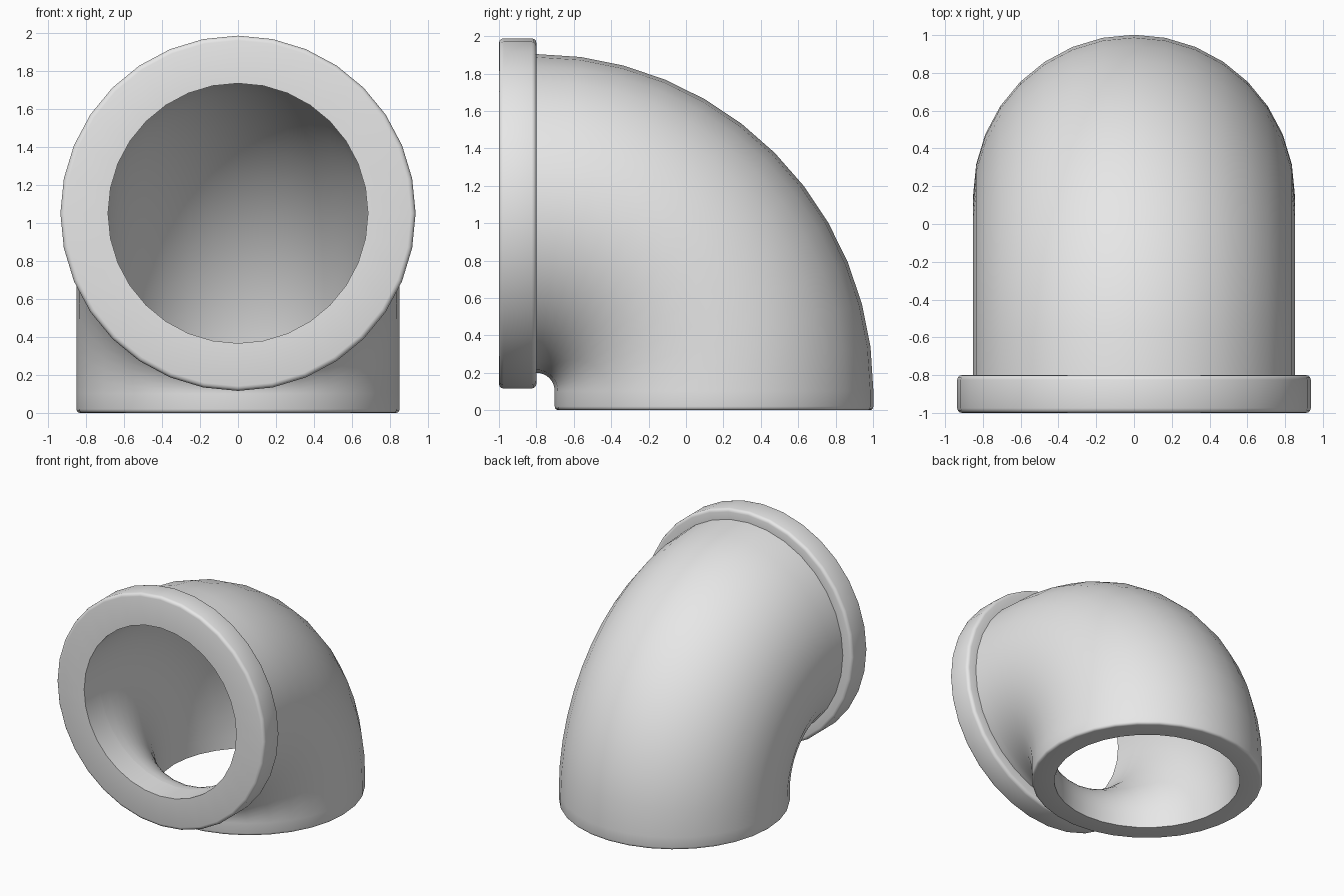
import bpy, bmesh
from math import sin, cos, pi, radians
from mathutils import Vector

cube = bpy.data.objects.get("Cube")
if cube:
    bpy.data.objects.remove(cube)

SIDES = 32
BEND_STEPS = 12
CENTRE = Vector((0, -0.8, 0.102))   # centre of the bend
BEND = 0.95                         # centreline radius
OUTER, INNER, FLANGE = 0.852, 0.685, 0.936
FRONT = pi / 2

grey = bpy.data.materials.new("light_grey")
grey.use_nodes = True
grey.diffuse_color = (0.8, 0.8, 0.8, 1)
grey.node_tree.nodes["Principled BSDF"].inputs["Base Color"].default_value = (0.8, 0.8, 0.8, 1)


def ring(theta, shift, radius):
    """Circle around the bent centreline, slid along its tangent."""
    out = Vector((0, cos(theta), sin(theta)))
    along = Vector((0, -sin(theta), cos(theta)))
    mid = CENTRE + out * BEND + along * shift
    return [mid + out * radius * cos(a) + Vector((radius * sin(a), 0, 0))
            for a in (2 * pi * j / SIDES for j in range(SIDES))]


def corner(theta, shift, radius, size, start, steps=3):
    """Rings for a quarter-round edge about a point in the profile."""
    return [ring(theta, shift + size * sin(a), radius + size * cos(a))
            for a in (start - FRONT * i / steps for i in range(steps + 1))]


def skin(name, rings):
    """Join successive rings with quads."""
    bm = bmesh.new()
    loops = [[bm.verts.new(p) for p in r] for r in rings]
    for a, b in zip(loops, loops[1:]):
        for j in range(SIDES):
            k = (j + 1) % SIDES
            bm.faces.new((a[j], a[k], b[k], b[j]))
    mesh = bpy.data.meshes.new(name)
    bm.to_mesh(mesh)
    bm.free()
    mesh.materials.append(grey)
    obj = bpy.data.objects.new(name, mesh)
    bpy.context.collection.objects.link(obj)
    bpy.ops.object.select_all(action='DESELECT')
    obj.select_set(True)
    bpy.context.view_layer.objects.active = obj
    bpy.ops.object.shade_smooth_by_angle(angle=radians(40))
    return obj


# Flange: bore wall, front face, rounded rim, back shoulder
soft = 0.025
rim = FLANGE - soft
skin("flange", [ring(FRONT, 0, INNER), ring(FRONT, 0.2, INNER)]
     + corner(FRONT, 0.2 - soft, rim, soft, FRONT)
     + corner(FRONT, soft, rim, soft, 0)
     + [ring(FRONT, 0, OUTER)])

# Elbow: outer wall down to the rounded foot, then back up the bore
bend = [FRONT * (1 - i / BEND_STEPS) for i in range(BEND_STEPS + 1)]
foot = -CENTRE.z
lip = 0.02
skin("pipe_elbow", [ring(t, 0, OUTER) for t in bend]
     + corner(0, foot + lip, OUTER - lip, lip, 0)
     + [ring(0, foot, INNER)]
     + [ring(t, 0, INNER) for t in reversed(bend)])
